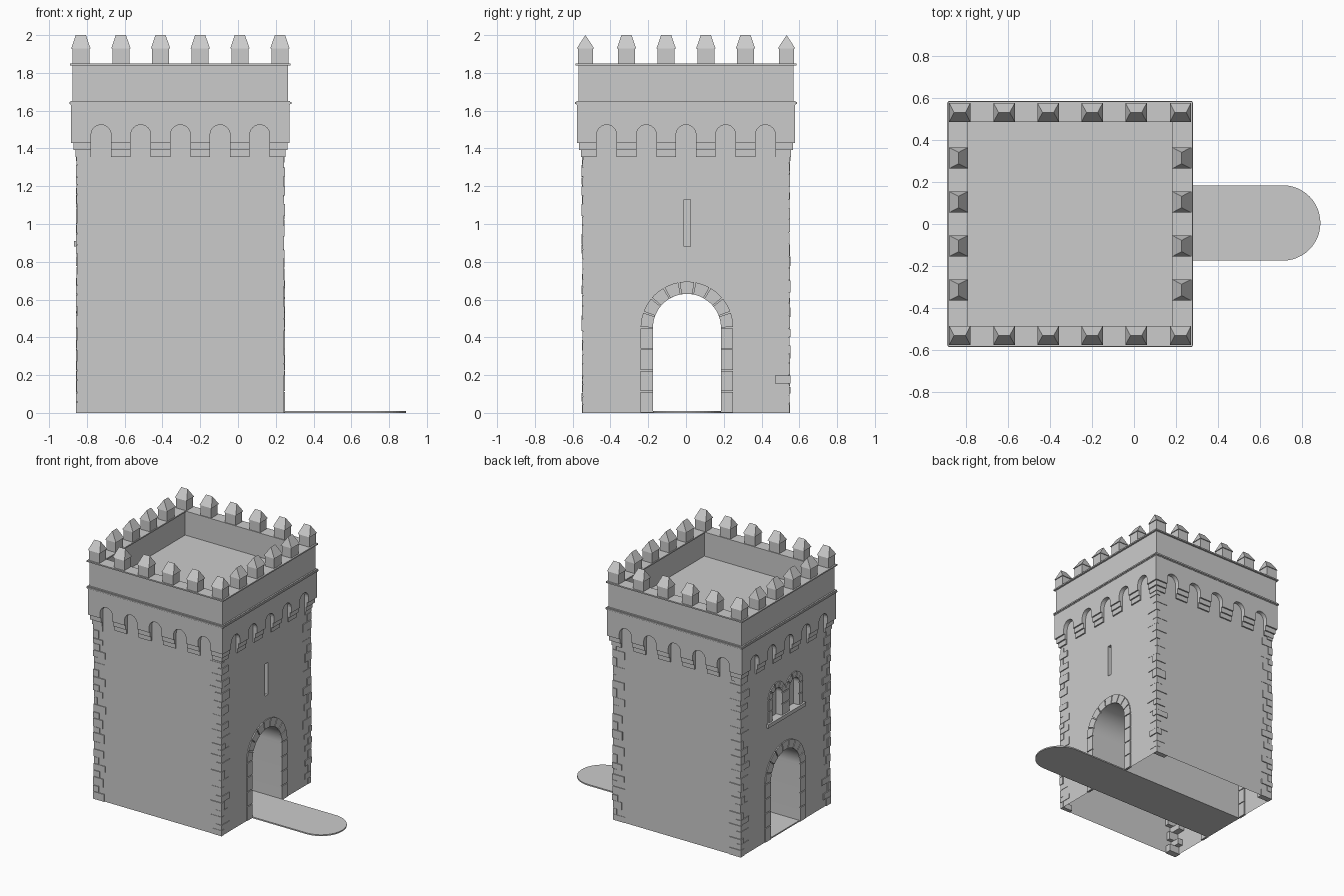
import bpy, bmesh, math, random
from mathutils import Matrix, Vector

if "Cube" in bpy.data.objects:
    bpy.data.objects.remove(bpy.data.objects["Cube"])

random.seed(4)
CX, H = -0.305, 0.545          # tower centre in x, half width of the shaft
FRONT, RIGHT, BACK, LEFT = range(4)


def side(k):
    return Matrix.Translation((CX, 0, 0)) @ Matrix.Rotation(k * math.pi / 2, 4, 'Z')


def prism(bm, pts, d0, d1, k=0):
    """Extrude a (u, z) outline from depth d0 to d1 outward on side k."""
    m = side(k)
    a = [bm.verts.new(m @ Vector((u, -d0, z))) for u, z in pts]
    b = [bm.verts.new(m @ Vector((u, -d1, z))) for u, z in pts]
    n = len(pts)
    bm.faces.new(a)
    bm.faces.new(b[::-1])
    for i in range(n):
        bm.faces.new((a[i], b[i], b[(i + 1) % n], a[(i + 1) % n]))


def rect(bm, u0, u1, z0, z1, d0, d1, k=0):
    prism(bm, [(u0, z0), (u1, z0), (u1, z1), (u0, z1)], d0, d1, k)


def arc(u, z, r, n, a0=0.0, a1=math.pi):
    return [(u + r * math.cos(a0 + (a1 - a0) * i / n),
             z + r * math.sin(a0 + (a1 - a0) * i / n)) for i in range(n + 1)]


def arch(u, z0, zs, r, n=24):
    return [(u - r, z0), (u + r, z0)] + arc(u, zs, r, n)


def finish(bm, name, smooth=False):
    bmesh.ops.recalc_face_normals(bm, faces=bm.faces)
    me = bpy.data.meshes.new(name)
    bm.to_mesh(me)
    bm.free()
    ob = bpy.data.objects.new(name, me)
    bpy.context.collection.objects.link(ob)
    if smooth:
        bpy.ops.object.select_all(action='DESELECT')
        ob.select_set(True)
        bpy.context.view_layer.objects.active = ob
        bpy.ops.object.shade_smooth_by_angle(angle=math.radians(30))
    return ob


# Shaft: block cut by gate tunnel, arrow slit and twin window, open underneath
bm = bmesh.new()
rect(bm, -H, H, 0, 1.62, -H, H)
shaft = finish(bm, "shaft")
WIN_U, WIN_R, WIN_Z0, WIN_ZS = 0.105, 0.06, 0.91, 1.085
bm = bmesh.new()
prism(bm, arch(0.005, -0.1, 0.45, 0.18, 32), -0.7, 0.7, RIGHT)
rect(bm, -0.01, 0.025, 0.88, 1.13, 0.50, 0.6, RIGHT)
for s in (-1, 1):
    prism(bm, arch(s * WIN_U, WIN_Z0, WIN_ZS, WIN_R), 0.50, 0.6, LEFT)
cutter = finish(bm, "opening_cutter")
mod = shaft.modifiers.new("openings", 'BOOLEAN')
mod.operation, mod.solver, mod.object = 'DIFFERENCE', 'EXACT', cutter
cut = bpy.data.meshes.new_from_object(
    shaft.evaluated_get(bpy.context.evaluated_depsgraph_get()))
for ob in (shaft, cutter):
    bpy.data.objects.remove(ob)
bm = bmesh.new()
bm.from_mesh(cut)
ends = [f for f in bm.faces if abs(f.normal.z) > 0.9
        and (f.calc_center_median().z < 0.001 or f.calc_center_median().z > 1.6)]
bmesh.ops.delete(bm, geom=ends, context='FACES')
finish(bm, "shaft", True)

# Road slab running through the gate with a rounded outer end
bm = bmesh.new()
outline = [(-0.85, -0.175)] + [(x, y + 0.005) for x, y in
                               arc(0.71, 0, 0.18, 24, -math.pi / 2, math.pi / 2)] + [(-0.85, 0.185)]
f = bm.faces.new([bm.verts.new((x, y, 0)) for x, y in outline])
ext = bmesh.ops.extrude_face_region(bm, geom=[f], use_keep_orig=True)
bmesh.ops.translate(bm, vec=(0, 0, 0.01),
                    verts=[v for v in ext['geom'] if isinstance(v, bmesh.types.BMVert)])
finish(bm, "road_slab")


# Arched stone surrounds
def surround(bm, u, z0, zs, r, w, jambs, wedges, k, out):
    g = 0.003
    step = (zs - z0) / jambs
    for s in (-1, 1):
        for i in range(jambs):
            a, b = sorted((u + s * r, u + s * (r + w)))
            rect(bm, a, b, z0 + i * step + g, z0 + (i + 1) * step - g, H - 0.01, H + out, k)
    for i in range(wedges):
        a0 = math.pi * i / wedges + g / r
        a1 = math.pi * (i + 1) / wedges - g / r
        prism(bm, arc(u, zs, r, 4, a0, a1) + arc(u, zs, r + w, 4, a1, a0), H - 0.01, H + out, k)


for k, name in ((RIGHT, "right_gate_surround"), (LEFT, "left_gate_surround")):
    bm = bmesh.new()
    surround(bm, 0.005 if k == RIGHT else -0.005, 0, 0.45, 0.18, 0.065, 4, 9, k, 0.008)
    finish(bm, name)
bm = bmesh.new()
for s in (-1, 1):
    surround(bm, s * WIN_U, WIN_Z0, WIN_ZS, WIN_R, 0.045, 2, 5, LEFT, 0.008)
finish(bm, "twin_window_surround")
bm = bmesh.new()
rect(bm, -0.23, 0.23, 0.882, 0.91, H - 0.01, H + 0.018, LEFT)
finish(bm, "window_sill")

# Irregular corner stones
bm = bmesh.new()
for k in range(4):
    z, flip = 0.0, k % 2
    while z < 1.34:
        h = min(random.uniform(0.04, 0.07), 1.36 - z)
        p = random.uniform(0.002, 0.008)
        a, b = random.uniform(0.07, 0.1), random.uniform(0.025, 0.05)
        if flip:
            a, b = b, a
        rect(bm, H - a, H + p, z, z + h - 0.004, H - b, H + p, k)
        z += h
        flip = not flip
finish(bm, "corner_stones")

# Arched machicolation with stepped corbels
bm = bmesh.new()
OUT, AR = 0.578, 0.053
centres = [(i - 2) * 0.21 for i in range(5)]
for k in range(4):
    pts = [(OUT, 1.43), (OUT, 1.64), (-OUT, 1.64), (-OUT, 1.43)]
    for c in centres:
        pts += [(c - AR, 1.43)] + arc(c, 1.472, AR, 12, math.pi, 0) + [(c + AR, 1.43)]
    prism(bm, pts, H - 0.005, OUT, k)
    for z0, z1, d in ((1.355, 1.392, 0.556), (1.392, 1.43, 0.567)):
        edges = [-d] + [c + s * AR for c in centres for s in (-1, 1)] + [d]
        for a, b in zip(edges[::2], edges[1::2]):
            rect(bm, a, b, z0, z1, H - 0.005, d, k)
finish(bm, "machicolation")

# String course, rounded in section
bm = bmesh.new()
rect(bm, -0.587, 0.587, 1.63, 1.652, -0.587, 0.587)
bmesh.ops.bevel(bm, geom=list(bm.edges), offset=0.006, segments=2, affect='EDGES')
finish(bm, "string_course")

# Parapet walls with a thin coping, and the roof deck
for name, z0, z1, o, i in (("parapet", 1.64, 1.842, 0.57, 0.493),
                           ("coping", 1.84, 1.85, 0.584, 0.487)):
    bm = bmesh.new()
    for k in range(4):
        e = o if k % 2 == 0 else i
        rect(bm, -e, e, z0, z1, i, o, k)
    finish(bm, name)
bm = bmesh.new()
rect(bm, -0.5, 0.5, 1.645, 1.66, -0.5, 0.5)
finish(bm, "roof_deck")

# Merlons with hipped caps, ridge along the wall
bm = bmesh.new()
for k in range(4):
    us = [-0.315, -0.105, 0.105, 0.315] + ([-0.527, 0.527] if k % 2 == 0 else [])
    for u in us:
        rect(bm, u - 0.045, u + 0.045, 1.845, 1.932, 0.493, 0.572, k)
        m, d = side(k), 0.5325
        base = [bm.verts.new(m @ Vector((u + a * 0.051, -d + b * 0.046, 1.93)))
                for a, b in ((-1, -1), (1, -1), (1, 1), (-1, 1))]
        l, r = (bm.verts.new(m @ Vector((u + a * 0.027, -d, 2.0))) for a in (-1, 1))
        for f in (base, (base[0], base[1], r, l), (base[1], base[2], r),
                  (base[2], base[3], l, r), (base[3], base[0], l)):
            bm.faces.new(f)
finish(bm, "merlons")
